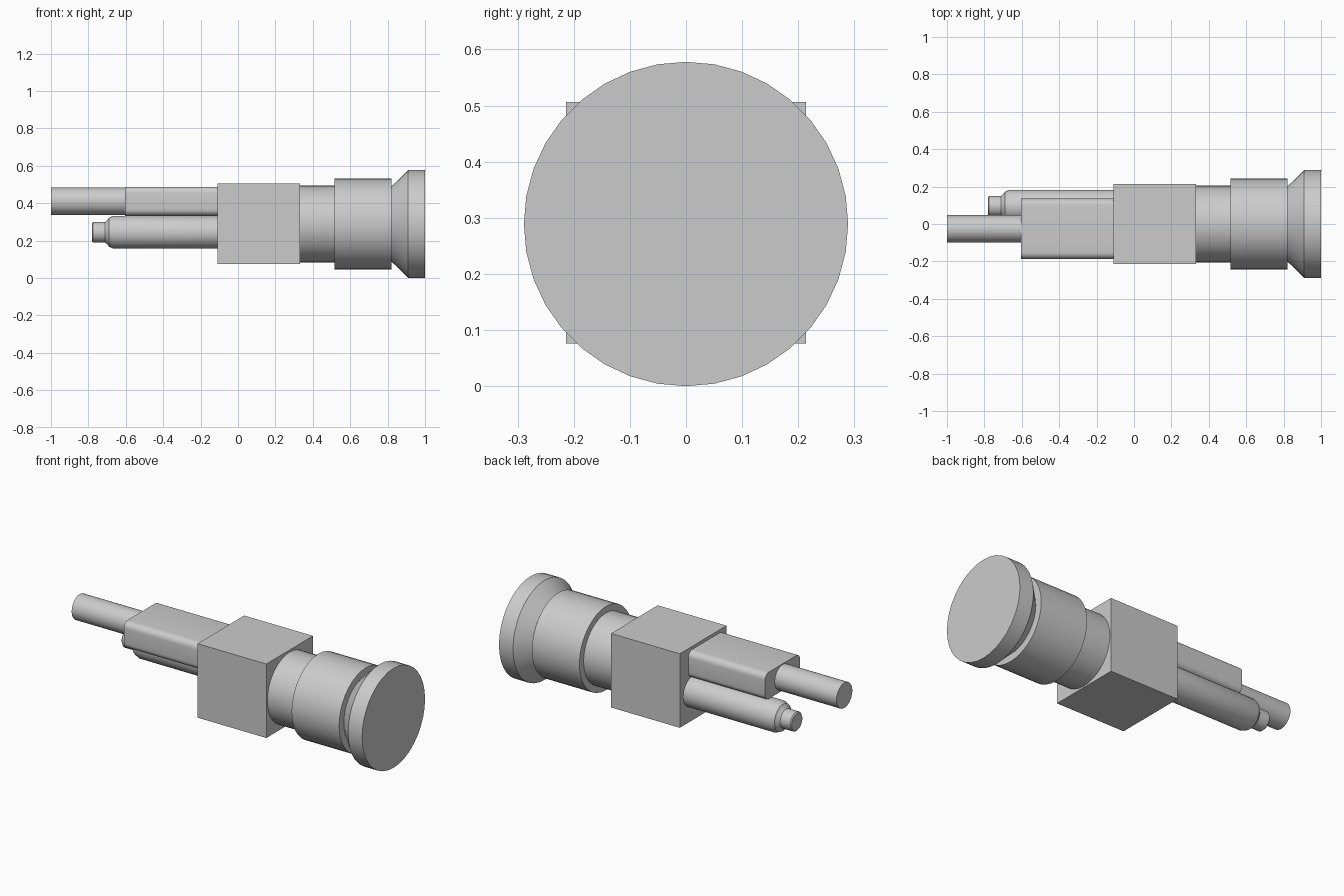
import bpy, bmesh, math
from mathutils import Matrix

cube = bpy.data.objects.get("Cube")
if cube:
    bpy.data.objects.remove(cube, do_unlink=True)

grey = bpy.data.materials.new("plain grey")
grey.use_nodes = True
colour = (0.6, 0.6, 0.6, 1)
grey.diffuse_color = colour
grey.node_tree.nodes["Principled BSDF"].inputs["Base Color"].default_value = colour


def finish(name, bm, smooth=True):
    bmesh.ops.recalc_face_normals(bm, faces=bm.faces)
    mesh = bpy.data.meshes.new(name)
    bm.to_mesh(mesh)
    bm.free()
    mesh.materials.append(grey)
    obj = bpy.data.objects.new(name, mesh)
    bpy.context.collection.objects.link(obj)
    if smooth:
        bpy.ops.object.select_all(action="DESELECT")
        obj.select_set(True)
        bpy.context.view_layer.objects.active = obj
        bpy.ops.object.shade_smooth_by_angle(angle=math.radians(30))
    return obj


def turned(name, profile, y, z, sides=36):
    """Closed solid turned about an axis along x; profile holds (x, radius)."""
    bm = bmesh.new()
    rings = []
    for x, r in profile:
        angles = [math.tau * i / sides for i in range(sides)]
        rings.append([bm.verts.new((x, y + r * math.sin(a), z + r * math.cos(a)))
                      for a in angles])
    for a, b in zip(rings, rings[1:]):
        for i in range(sides):
            j = (i + 1) % sides
            bm.faces.new((a[i], a[j], b[j], b[i]))
    bm.faces.new(rings[0])
    bm.faces.new(rings[-1])
    return finish(name, bm)


def block(name, low, high, rounding=0):
    """Box between two corners, optionally with its lengthwise edges rounded."""
    bm = bmesh.new()
    size = [h - l for l, h in zip(low, high)]
    mid = [(h + l) / 2 for l, h in zip(low, high)]
    bmesh.ops.create_cube(bm, size=1,
                          matrix=Matrix.Translation(mid) @ Matrix.Diagonal((*size, 1)))
    if rounding:
        long_edges = [e for e in bm.edges
                      if abs(e.verts[0].co.x - e.verts[1].co.x) > 0.01]
        bmesh.ops.bevel(bm, geom=long_edges, offset=rounding, segments=6,
                        profile=0.5, affect="EDGES")
    return finish(name, bm, rounding > 0)


# Central housing
block("housing", (-0.11, -0.214, 0.076), (0.332, 0.214, 0.506))

# Stepped barrel and flared end cap
AXIS = 0.289
turned("barrel_neck", [(0.32, 0.205), (0.52, 0.205)], 0, AXIS)
turned("barrel", [(0.515, 0.243), (0.82, 0.243)], 0, AXIS)
turned("flared_cap", [(0.815, 0.2), (0.82, 0.2), (0.91, 0.289), (1, 0.289)], 0, AXIS)

# Upper rear arm with its round rod
block("upper_arm", (-0.603, -0.187, 0.333), (-0.1, 0.136, 0.488), 0.035)
turned("upper_rod", [(-1, 0.073), (-0.59, 0.073)], -0.026, 0.411)

# Lower rear tube tapering to a small tip
turned("lower_tube", [(-0.78, 0.049), (-0.774, 0.055), (-0.71, 0.055), (-0.697, 0.066),
                      (-0.69, 0.078), (-0.665, 0.088), (-0.1, 0.088)], 0.095, 0.245)
